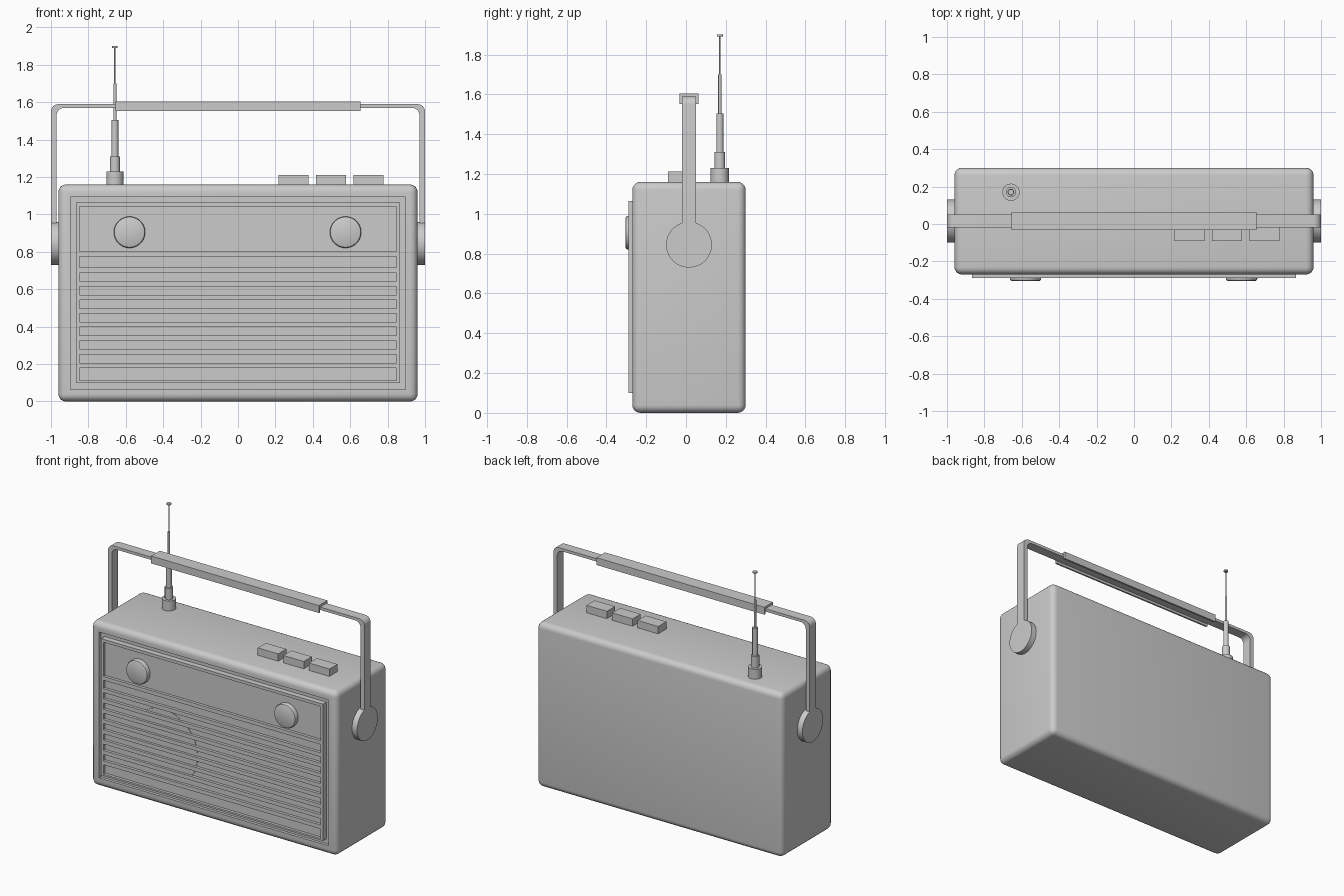
import bpy, bmesh
from math import pi, sin, cos
from mathutils import Matrix, Vector

default = bpy.data.objects.get("Cube")
if default:
    bpy.data.objects.remove(default, do_unlink=True)

grey = bpy.data.materials.new("plain grey")
grey.use_nodes = True
COLOUR = (0.6, 0.6, 0.6, 1)
grey.diffuse_color = COLOUR
grey.node_tree.nodes["Principled BSDF"].inputs["Base Color"].default_value = COLOUR


def finish(name, bm, smooth=False):
    """Turn a bmesh into a named, coloured object."""
    bmesh.ops.recalc_face_normals(bm, faces=bm.faces)
    mesh = bpy.data.meshes.new(name)
    bm.to_mesh(mesh)
    bm.free()
    mesh.materials.append(grey)
    obj = bpy.data.objects.new(name, mesh)
    bpy.context.collection.objects.link(obj)
    if smooth:
        bpy.ops.object.select_all(action='DESELECT')
        obj.select_set(True)
        bpy.context.view_layer.objects.active = obj
        bpy.ops.object.shade_smooth_by_angle()
    return obj


def add_box(bm, x, y, z):
    """Add a box given as (low, high) ranges."""
    size = [b - a for a, b in (x, y, z)]
    mid = [(a + b) / 2 for a, b in (x, y, z)]
    geo = bmesh.ops.create_cube(bm, size=1)
    bmesh.ops.scale(bm, vec=size, verts=geo["verts"])
    bmesh.ops.translate(bm, vec=mid, verts=geo["verts"])


def box(name, x, y, z):
    bm = bmesh.new()
    add_box(bm, x, y, z)
    return finish(name, bm)


def lathe(name, profile, centre, axis='Z', steps=32):
    """Stack rings of (radius, height) along an axis and cap both ends."""
    turn = {'Z': Matrix(), 'X': Matrix.Rotation(pi / 2, 4, 'Y'),
            '-Y': Matrix.Rotation(pi / 2, 4, 'X')}[axis]
    bm = bmesh.new()
    rings = []
    for r, h in profile:
        rings.append([bm.verts.new(turn @ Vector((r * cos(2 * pi * i / steps),
                      r * sin(2 * pi * i / steps), h)) + Vector(centre))
                      for i in range(steps)])
    for low, high in zip(rings, rings[1:]):
        for i in range(steps):
            j = (i + 1) % steps
            bm.faces.new((low[i], low[j], high[j], high[i]))
    bm.faces.new(rings[0])
    bm.faces.new(rings[-1])
    return finish(name, bm, True)


def prism(name, outline, axis, low, high):
    """Extrude an outline along x or y."""
    bm = bmesh.new()
    place = (lambda a, b: (low, a, b)) if axis == 'X' else (lambda a, b: (a, low, b))
    face = bm.faces.new([bm.verts.new(place(a, b)) for a, b in outline])
    geo = bmesh.ops.extrude_face_region(bm, geom=[face])
    moved = [v for v in geo["geom"] if isinstance(v, bmesh.types.BMVert)]
    step = high - low
    bmesh.ops.translate(bm, verts=moved, vec=(step, 0, 0) if axis == 'X' else (0, step, 0))
    return finish(name, bm, True)


# Case: rounded box with a shallow recess in the front
bm = bmesh.new()
add_box(bm, (-0.96, 0.96), (-0.27, 0.30), (0, 1.16))
bmesh.ops.bevel(bm, geom=bm.edges[:], offset=0.04, segments=5, profile=0.5, affect='EDGES')
bm.normal_update()
front = min(bm.faces, key=lambda f: f.calc_center_median().y)
bmesh.ops.inset_region(bm, faces=[front], thickness=0.036)
recess = bmesh.ops.extrude_discrete_faces(bm, faces=[front])["faces"][0]
bmesh.ops.translate(bm, verts=recess.verts[:], vec=(0, 0.02, 0))
finish("case", bm, True)

# Front panel: backing, outer rim and bars between the slots
RIM, SLOT = 0.865, 0.848
box("panel_backing", (-RIM, RIM), (-0.27, -0.245), (0.1, 1.064))
bm = bmesh.new()
proud = (-0.29, -0.265)
for side in (-1, 1):
    add_box(bm, sorted((side * SLOT, side * RIM)), proud, (0.1, 1.064))
add_box(bm, (-SLOT, SLOT), proud, (1.043, 1.064))
add_box(bm, (-SLOT, SLOT), proud, (0.1, 0.112))
finish("panel_rim", bm)
bm = bmesh.new()
add_box(bm, (-SLOT, SLOT), proud, (0.775, 0.802))
for i in range(8):
    z = 0.702 - i * 0.0727
    add_box(bm, (-SLOT, SLOT), proud, (z - 0.014, z + 0.014))
finish("grille_bars", bm)

# Speaker disc behind the bars
lathe("speaker", [(0.265, 0), (0.265, 0.007)], (-0.39, -0.266, 0.42), '-Y', 48)

# Dials
for name, x in (("right_dial", -0.58), ("left_dial", 0.575)):
    lathe(name, [(0.084, 0), (0.084, 0.027), (0.081, 0.033), (0.073, 0.037)],
          (x, -0.268, 0.905), '-Y', 40)

# Push buttons
for i in range(3):
    x = 0.217 + 0.2 * i
    box(f"push_button_{i + 1}", (x, x + 0.16), (-0.09, 0.0), (1.14, 1.212))

# Handle strap: a rounded upside-down U
def corner(x, z, r, start):
    return [(x + r * cos(start + k * pi / 12), z + r * sin(start + k * pi / 12))
            for k in range(7)]

outer = corner(0.96, 1.55, 0.04, 0)
inner = corner(0.93, 1.53, 0.04, 0)
half = [(1, 0.95)] + outer
under = [(0.97, 0.95)] + inner
outline = half + [(-x, z) for x, z in reversed(half)]
outline += [(-x, z) for x, z in under] + under[::-1]
prism("handle_strap", outline, 'Y', -0.02, 0.05)

# Handle grip: a channel folded over the strap
grip = [(-0.033, 1.553), (-0.033, 1.605), (0.063, 1.605), (0.063, 1.553),
        (0.05, 1.553), (0.05, 1.59), (-0.02, 1.59), (-0.02, 1.553)]
prism("handle_grip", grip, 'X', -0.655, 0.655)

# Handle pivots
for name, x in (("right_pivot", -1.0), ("left_pivot", 0.95)):
    lathe(name, [(0.115, 0), (0.115, 0.05)], (x, 0.015, 0.845), 'X', 48)

# Telescopic aerial
sections = [(0.046, 1.15, 1.23), (0.027, 1.23, 1.31), (0.018, 1.31, 1.505),
            (0.008, 1.505, 1.70), (0.004, 1.70, 1.89), (0.015, 1.89, 1.9)]
profile = [(r, z) for r, low, high in sections for z in (low, high)]
lathe("aerial", profile, (-0.658, 0.17, 0), 'Z', 24)
